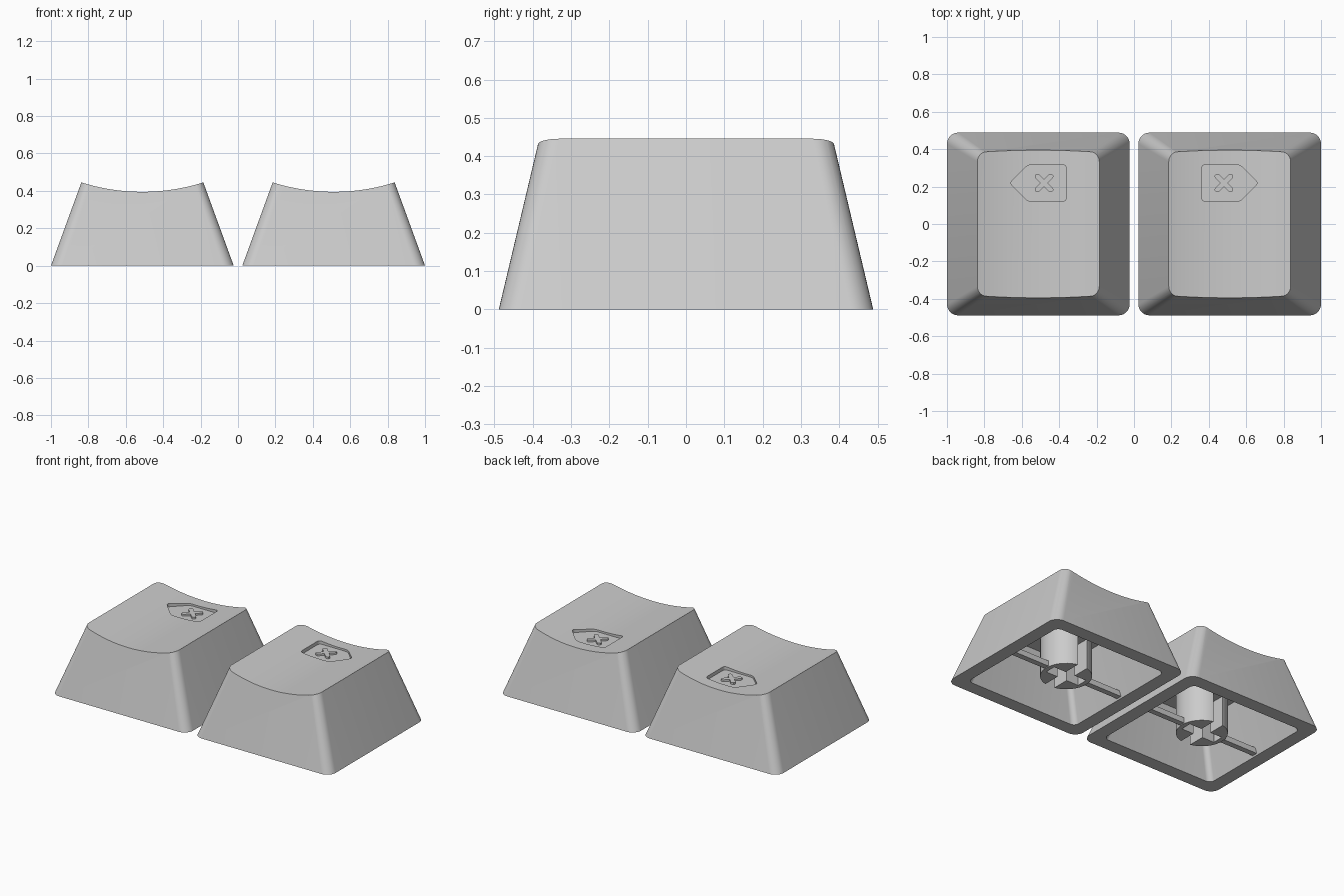
import bpy
import bmesh
from math import sin, cos, pi, radians, sqrt

if "Cube" in bpy.data.objects:
    bpy.data.objects.remove(bpy.data.objects["Cube"], do_unlink=True)

grey = bpy.data.materials.new("plain_grey")
grey.use_nodes = True
grey.diffuse_color = (0.6, 0.6, 0.6, 1)
grey.node_tree.nodes["Principled BSDF"].inputs["Base Color"].default_value = (0.6, 0.6, 0.6, 1)

CENTRE = 0.5115   # distance of each key from the middle
HALF = 0.4885     # half width of a key at its base


def rounded_rect(hx, hy, r, steps=8):
    """Outline of a rectangle with round corners."""
    pts = []
    for q, (sx, sy) in enumerate([(1, 1), (-1, 1), (-1, -1), (1, -1)]):
        for i in range(steps + 1):
            a = (q + i / steps) * pi / 2
            pts.append((sx * (hx - r) + r * cos(a), sy * (hy - r) + r * sin(a)))
    return pts


def circle(r, n=48):
    return [(r * cos(2 * pi * i / n), r * sin(2 * pi * i / n)) for i in range(n)]


def cross_outline(length, w, cap=6):
    """Four-armed cross with round arm ends, turned by 45 degrees."""
    pts = []
    for k in range(4):
        a = pi / 4 + k * pi / 2
        for i in range(cap + 1):
            b = a - pi / 2 + pi * i / cap
            pts.append((length * cos(a) + w * cos(b), length * sin(a) + w * sin(b)))
        pts.append((w * sqrt(2) * cos(a + pi / 4), w * sqrt(2) * sin(a + pi / 4)))
    return pts


def loft(name, low, high, z0, z1, side, offset=(0, 0)):
    """Solid between two outlines, mirrored for the right-hand key."""
    bm = bmesh.new()
    rings = []
    for pts, z in ((low, z0), (high, z1)):
        rings.append([bm.verts.new((side * (CENTRE + offset[0] + x), offset[1] + y, z))
                      for x, y in pts])
    a, b = rings
    n = len(a)
    for i in range(n):
        j = (i + 1) % n
        bm.faces.new((a[i], a[j], b[j], b[i]))
    bm.faces.new(a[::-1])
    bm.faces.new(b)
    bmesh.ops.recalc_face_normals(bm, faces=bm.faces)
    mesh = bpy.data.meshes.new(name)
    bm.to_mesh(mesh)
    bm.free()
    mesh.materials.append(grey)
    obj = bpy.data.objects.new(name, mesh)
    bpy.context.collection.objects.link(obj)
    return obj


def prism(name, pts, z0, z1, side, offset=(0, 0)):
    return loft(name, pts, pts, z0, z1, side, offset)


def cut(obj, cutter):
    """Subtract the cutter and remove it."""
    mod = obj.modifiers.new("cut", "BOOLEAN")
    mod.operation = "DIFFERENCE"
    mod.solver = "EXACT"
    mod.object = cutter
    bpy.context.view_layer.objects.active = obj
    bpy.ops.object.modifier_apply(modifier=mod.name)
    bpy.data.objects.remove(cutter, do_unlink=True)


def smooth(obj):
    bpy.ops.object.select_all(action="DESELECT")
    obj.select_set(True)
    bpy.context.view_layer.objects.active = obj
    bpy.ops.object.shade_smooth_by_angle(angle=radians(30))


def dish_cutter(side):
    """Large cylinder along y that hollows the top."""
    radius = 1.08
    bpy.ops.mesh.primitive_cylinder_add(
        vertices=256, radius=radius, depth=2,
        location=(side * CENTRE, 0, 0.395 + radius), rotation=(pi / 2, 0, 0))
    obj = bpy.context.object
    obj.data.materials.append(grey)
    return obj


def pocket_outline():
    """Five-sided arrow plate with slightly rounded corners."""
    corners = [(-0.15, -0.098), (0.055, -0.098), (0.154, 0), (0.055, 0.098), (-0.15, 0.098)]
    pts = []
    r = 0.022
    for i, (x, y) in enumerate(corners):
        ends = []
        for px, py in (corners[i - 1], corners[(i + 1) % 5]):
            d = sqrt((px - x) ** 2 + (py - y) ** 2)
            ends.append((x + (px - x) * r / d, y + (py - y) * r / d))
        (ax, ay), (bx, by) = ends
        for t in (0, 0.25, 0.5, 0.75, 1):
            u = 1 - t
            pts.append((u * u * ax + 2 * u * t * x + t * t * bx,
                        u * u * ay + 2 * u * t * y + t * t * by))
    return pts


for side, label in ((1, "left"), (-1, "right")):
    # Tapered shell with hollow underside, dished top and arrow pocket
    shell = loft(label + "_keycap_shell", rounded_rect(HALF, HALF, 0.06),
                 rounded_rect(0.317, 0.377, 0.05), 0, 0.47, side)
    cut(shell, dish_cutter(side))
    cut(shell, loft("cavity", rounded_rect(0.402, 0.402, 0.035),
                    rounded_rect(0.284, 0.324, 0.03), 0, 0.34, side))
    cut(shell, prism("pocket", pocket_outline(), 0.383, 0.6, side, (0, 0.219)))
    smooth(shell)

    # Raised cross inside the pocket
    mark = prism(label + "_cross_mark", cross_outline(0.05, 0.014),
                 0.375, 0.395, side, (-0.031, 0.219))
    smooth(mark)

    # Round stem with a cross slot, open to the front and back
    stem = prism(label + "_stem", circle(0.15), 0.005, 0.35, side)
    cut(stem, prism("slot_x", rounded_rect(0.12, 0.036, 0.001, 1), -0.1, 0.2, side))
    cut(stem, prism("slot_y", rounded_rect(0.034, 0.2, 0.001, 1), -0.1, 0.2, side))
    smooth(stem)

    # Thin ribs from the stem to the side walls
    for d, end in ((1, "outer"), (-1, "inner")):
        prism(label + "_" + end + "_rib",
              [(d * 0.14, -0.018), (d * 0.42, -0.018), (d * 0.42, 0.018), (d * 0.14, 0.018)],
              0.01, 0.045, side)
